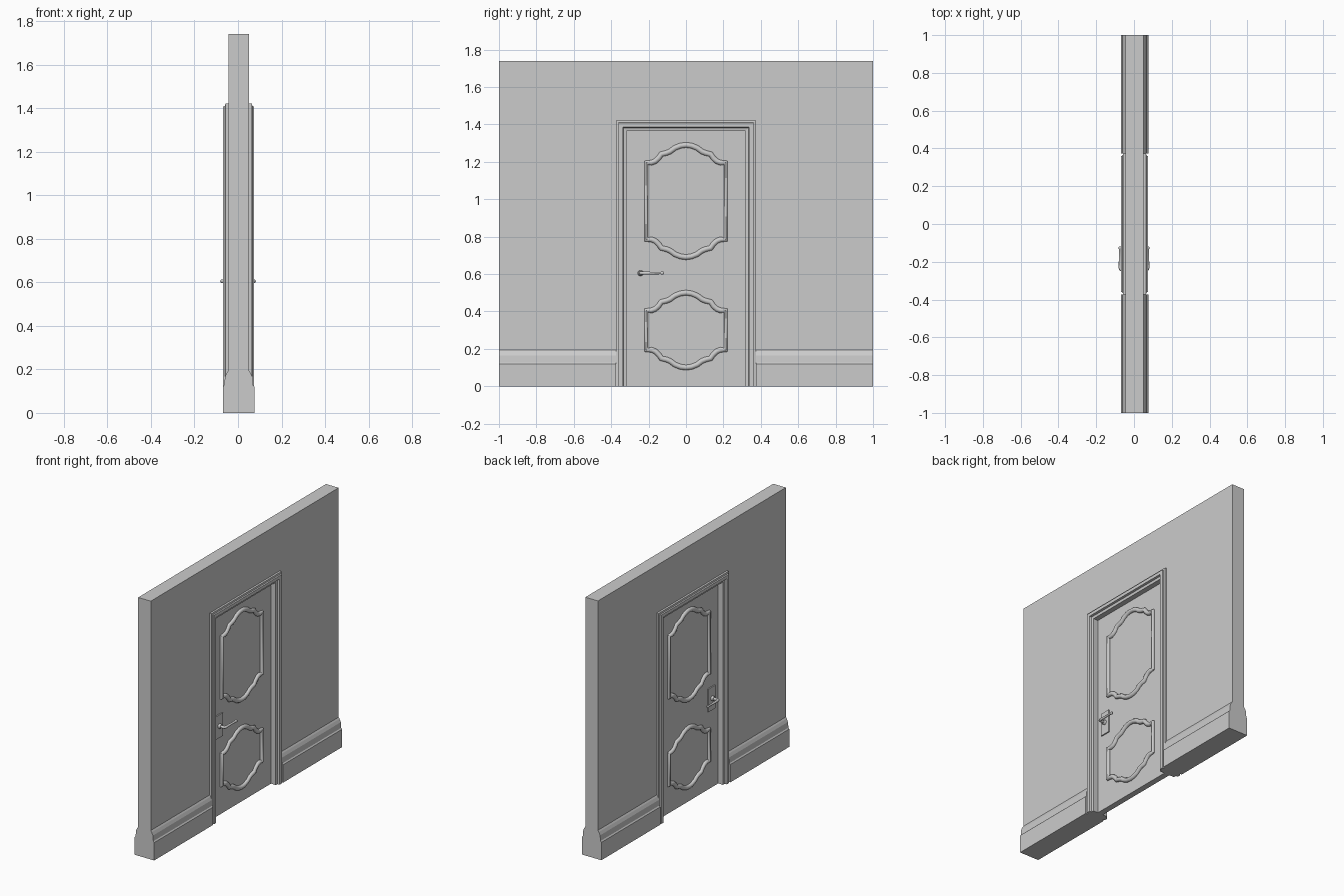
import bpy, bmesh, math

if "Cube" in bpy.data.objects:
    bpy.data.objects.remove(bpy.data.objects["Cube"])

CX = 0.003                    # wall mid-plane
JAMB, HEAD = 0.318, 1.365     # clear opening: half width, height
DOOR = 0.02                   # door half thickness


def loft(name, rings, close=False):
    """Skin matching closed rings of points and cap both ends."""
    bm = bmesh.new()
    vs = [[bm.verts.new(p) for p in r] for r in rings]
    n = len(rings[0])
    for a, b in zip(vs, vs[1:]):
        for i in range(n):
            j = (i + 1) % n
            bm.faces.new((a[i], a[j], b[j], b[i]))
    bm.faces.new(vs[0])
    bm.faces.new(vs[-1])
    bmesh.ops.recalc_face_normals(bm, faces=bm.faces)
    me = bpy.data.meshes.new(name)
    bm.to_mesh(me)
    bm.free()
    ob = bpy.data.objects.new(name, me)
    bpy.context.collection.objects.link(ob)
    return ob


def box(name, x0, x1, y0, y1, z0, z1):
    return loft(name, [[(x, y0, z0), (x, y1, z0), (x, y1, z1), (x, y0, z1)]
                       for x in (x0, x1)])


def tube(name, pts, r, cyclic=False, radii=None):
    cu = bpy.data.curves.new(name, 'CURVE')
    cu.dimensions = '3D'
    cu.bevel_depth = r
    cu.bevel_resolution = 3
    cu.use_fill_caps = True
    sp = cu.splines.new('POLY')
    sp.points.add(len(pts) - 1)
    for i, p in enumerate(pts):
        sp.points[i].co = (*p, 1)
        if radii:
            sp.points[i].radius = radii[i]
    sp.use_cyclic_u = cyclic
    ob = bpy.data.objects.new(name, cu)
    bpy.context.collection.objects.link(ob)
    smooth(ob, True)


def smooth(ob, convert=False):
    bpy.ops.object.select_all(action='DESELECT')
    ob.select_set(True)
    bpy.context.view_layer.objects.active = ob
    if convert:
        bpy.ops.object.convert(target='MESH')
    bpy.ops.object.shade_smooth_by_angle(angle=math.radians(40))


def mirrored(half):
    """Close a (u, x) half profile across the wall mid-plane."""
    return half + [(u, -x) for u, x in reversed(half)]


# Wall with doorway
w, h = JAMB + 0.02, HEAD + 0.02
outline = [(-1, 0), (-w, 0), (-w, h), (w, h), (w, 0), (1, 0), (1, 1.74), (-1, 1.74)]
loft("wall", [[(CX + x, y, z) for y, z in outline] for x in (-0.047, 0.047)])

# Stepped door casing, mitred round the opening on both faces
prof = mirrored([(0.02, 0.047), (0.055, 0.047), (0.055, 0.061), (0.044, 0.063),
                 (0.042, 0.0715), (0.02, 0.0715), (0.017, 0.058), (0, 0.055)][::1])
path = [(-1, 0), (-1, 1), (1, 1), (1, 0)]
loft("door_casing", [[(CX + x, s * (JAMB + o), t * (HEAD + o)) for o, x in prof]
                     for s, t in path])

# Baseboards, moulded on both faces of the wall
half = [(0, 0.047), (0, 0.0725), (0.12, 0.0725), (0.128, 0.066),
        (0.165, 0.063), (0.185, 0.054), (0.195, 0.047)]
for side, s in (("left", -1), ("right", 1)):
    for face, f in (("front", 1), ("back", -1)):
        loft(f"baseboard_{side}_{face}",
             [[(CX + f * x, y * s, z) for z, x in half] for y in (JAMB + 0.055, 1)])

# Door leaf
box("door", CX - DOOR, CX + DOOR, -JAMB, JAMB, 0, HEAD)

# Panel mouldings: one quarter outline reflected to a full frame
quarter = [(0, 0.095), (0.03, 0.091), (0.06, 0.079), (0.085, 0.06), (0.105, 0.052),
           (0.132, 0.046), (0.146, 0.025), (0.165, 0.008), (0.185, 0.0), (0.213, 0.0)]
for label, zc, hh in (("upper", 0.99, 0.205), ("lower", 0.30, 0.105)):
    q = [(y, z + hh) for y, z in quarter]
    loop = (q + [(y, -z) for y, z in q[::-1]]
            + [(-y, -z) for y, z in q[1:]] + [(-y, z) for y, z in q[:0:-1]])
    for face, f in (("front", 1), ("back", -1)):
        tube(f"{label}_panel_moulding_{face}",
             [(CX + f * (DOOR + 0.002), y, zc + z) for y, z in loop], 0.015, True)

# Lever handles with plates
HY, HZ = -0.243, 0.605
for face, f in (("front", 1), ("back", -1)):
    d = CX * (f > 0) + DOOR - CX * (f < 0)
    box(f"handle_plate_{face}", f * (d - 0.002), f * (d + 0.008),
        HY - 0.037, HY + 0.038, 0.525, 0.68)
    tube(f"handle_rosette_{face}", [(f * d, HY, HZ), (f * (d + 0.016), HY, HZ),
                                    (f * (d + 0.022), HY, HZ)], 0.016, False, [1, 1, 0.7])
    tube(f"handle_lever_{face}",
         [(f * d, HY, HZ), (f * 0.064, HY, HZ), (f * 0.07, HY + 0.003, HZ),
          (f * 0.073, HY + 0.012, HZ), (f * 0.073, HY + 0.06, HZ),
          (f * 0.073, HY + 0.108, HZ), (f * 0.073, HY + 0.113, HZ),
          (f * 0.073, HY + 0.12, HZ), (f * 0.073, HY + 0.125, HZ)],
         0.009, False, [1, 1, 1, 1, 0.8, 0.7, 1, 1, 0.6])
